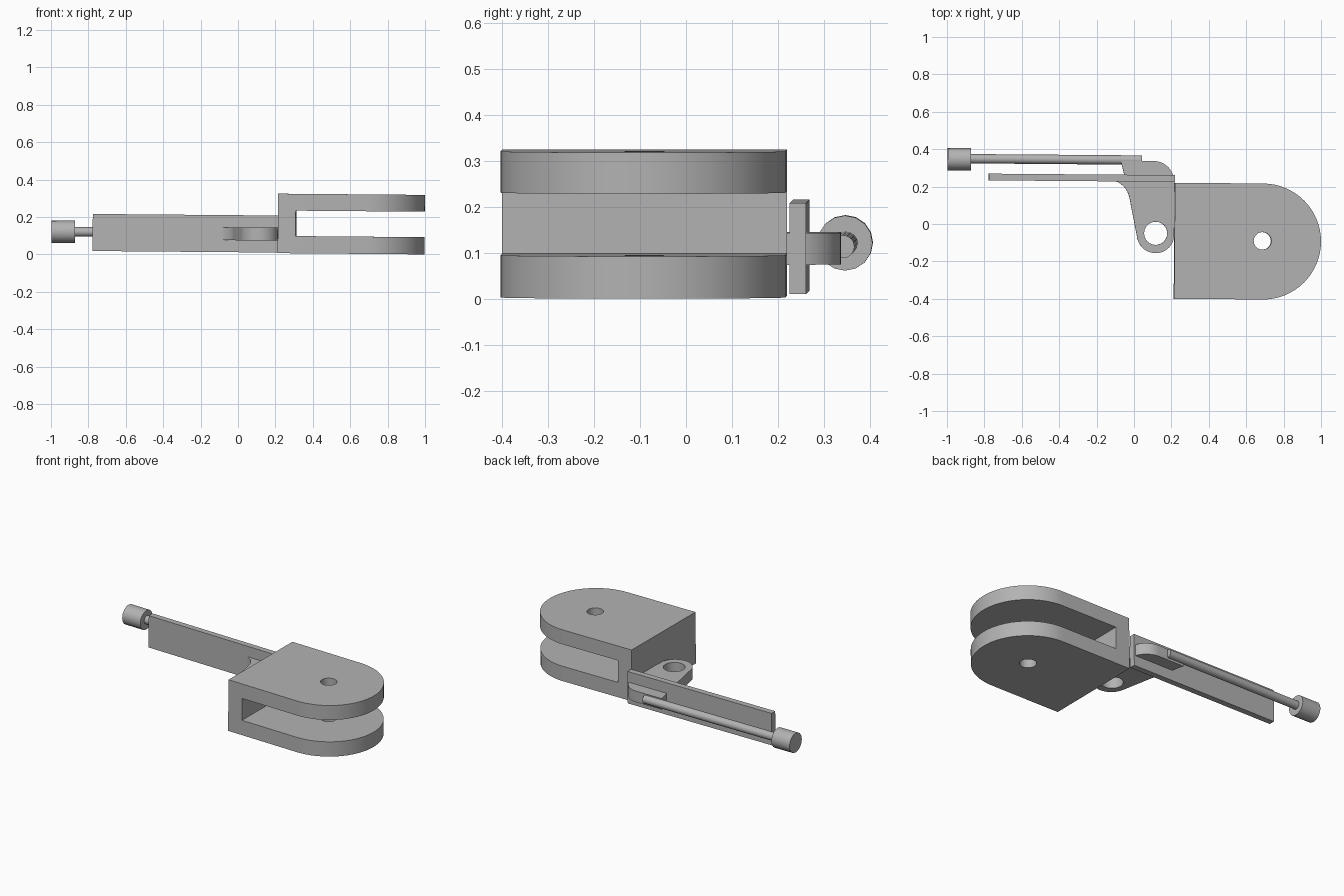
import bpy, bmesh, math
from mathutils import Matrix

if "Cube" in bpy.data.objects:
    bpy.data.objects.remove(bpy.data.objects["Cube"], do_unlink=True)

grey = bpy.data.materials.new("plain grey")
grey.use_nodes = True
grey.diffuse_color = (0.45, 0.45, 0.45, 1)
grey.node_tree.nodes["Principled BSDF"].inputs["Base Color"].default_value = (0.45, 0.45, 0.45, 1)

# The whole assembly leans and turns very slightly
LEAN = Matrix.Rotation(-0.008, 4, 'Z') @ Matrix.Rotation(0.0085, 4, 'Y')


def make_object(name, bm):
    bmesh.ops.recalc_face_normals(bm, faces=bm.faces)
    mesh = bpy.data.meshes.new(name)
    bm.to_mesh(mesh)
    bm.free()
    mesh.materials.append(grey)
    obj = bpy.data.objects.new(name, mesh)
    bpy.context.collection.objects.link(obj)
    return obj


def prism(name, outline, z0, z1):
    """Extrude a flat outline from z0 up to z1."""
    bm = bmesh.new()
    face = bm.faces.new([bm.verts.new((x, y, z0)) for x, y in outline])
    new = bmesh.ops.extrude_face_region(bm, geom=[face])["geom"]
    bmesh.ops.translate(bm, vec=(0, 0, z1 - z0),
                        verts=[v for v in new if isinstance(v, bmesh.types.BMVert)])
    return make_object(name, bm)


def rect(x0, x1, y0, y1):
    return [(x0, y0), (x1, y0), (x1, y1), (x0, y1)]


def arc(cx, cy, r, start, end, steps=24, ry=None):
    """Points along an arc, angles in degrees."""
    angles = [math.radians(start + (end - start) * i / steps) for i in range(steps + 1)]
    return [(cx + r * math.cos(a), cy + (ry or r) * math.sin(a)) for a in angles]


def rod(name, x0, x1, y, z, r, sides):
    """Cylinder lying along x."""
    bm = bmesh.new()
    bmesh.ops.create_cone(bm, cap_ends=True, segments=sides, radius1=r, radius2=r,
                          depth=x1 - x0,
                          matrix=Matrix.Translation(((x0 + x1) / 2, y, z))
                          @ Matrix.Rotation(math.pi / 2, 4, 'Y'))
    return make_object(name, bm)


def cut(obj, cutter):
    mod = obj.modifiers.new("cut", 'BOOLEAN')
    mod.operation = 'DIFFERENCE'
    mod.solver = 'EXACT'
    mod.object = cutter
    bpy.context.view_layer.objects.active = obj
    bpy.ops.object.modifier_apply(modifier=mod.name)
    bpy.data.objects.remove(cutter, do_unlink=True)


def hole(obj, x, y, r):
    cut(obj, prism("hole_cutter", arc(x, y, r, 0, 345, 23), -1, 1))


# Forked clevis with a rounded end, a slot and a pin hole
clevis = prism("clevis", [(0.215, 0.222), (0.215, -0.398)]
               + arc(0.688, -0.088, 0.31, -90, 90, 32), 0.009, 0.327)
cut(clevis, prism("slot_cutter", rect(0.31, 1.2, -0.6, 0.5), 0.101, 0.237))
hole(clevis, 0.685, -0.085, 0.047)

# Long thin side plate
plate = prism("side_plate", rect(-0.78, 0.215, 0.227, 0.263), 0.012, 0.21)

# Bracket with an eye at one end and a rounded shoulder at the other
bracket = prism("eye_bracket",
                arc(0.115, -0.055, 0.1, 194, 345, 20)
                + [(0.215, 0.0)]
                + arc(0.1, 0.225, 0.113, 0, 90, 12)
                + [(-0.075, 0.337), (-0.05, 0.245), (-0.13, 0.235)]
                + arc(-0.13, 0.11, 0.107, 80, 10, 10, 0.122),
                0.076, 0.145)
hole(bracket, 0.115, -0.049, 0.062)

# Adjusting rod and its knob
pin = rod("adjusting_rod", -0.9, 0.04, 0.342, 0.114, 0.025, 16)
knob = rod("knob", -1.0, -0.875, 0.339, 0.114, 0.06, 16)

for obj in (clevis, plate, bracket, pin, knob):
    obj.matrix_world = LEAN
    bpy.ops.object.select_all(action='DESELECT')
    obj.select_set(True)
    bpy.context.view_layer.objects.active = obj
    bpy.ops.object.shade_smooth_by_angle(angle=math.radians(30))
